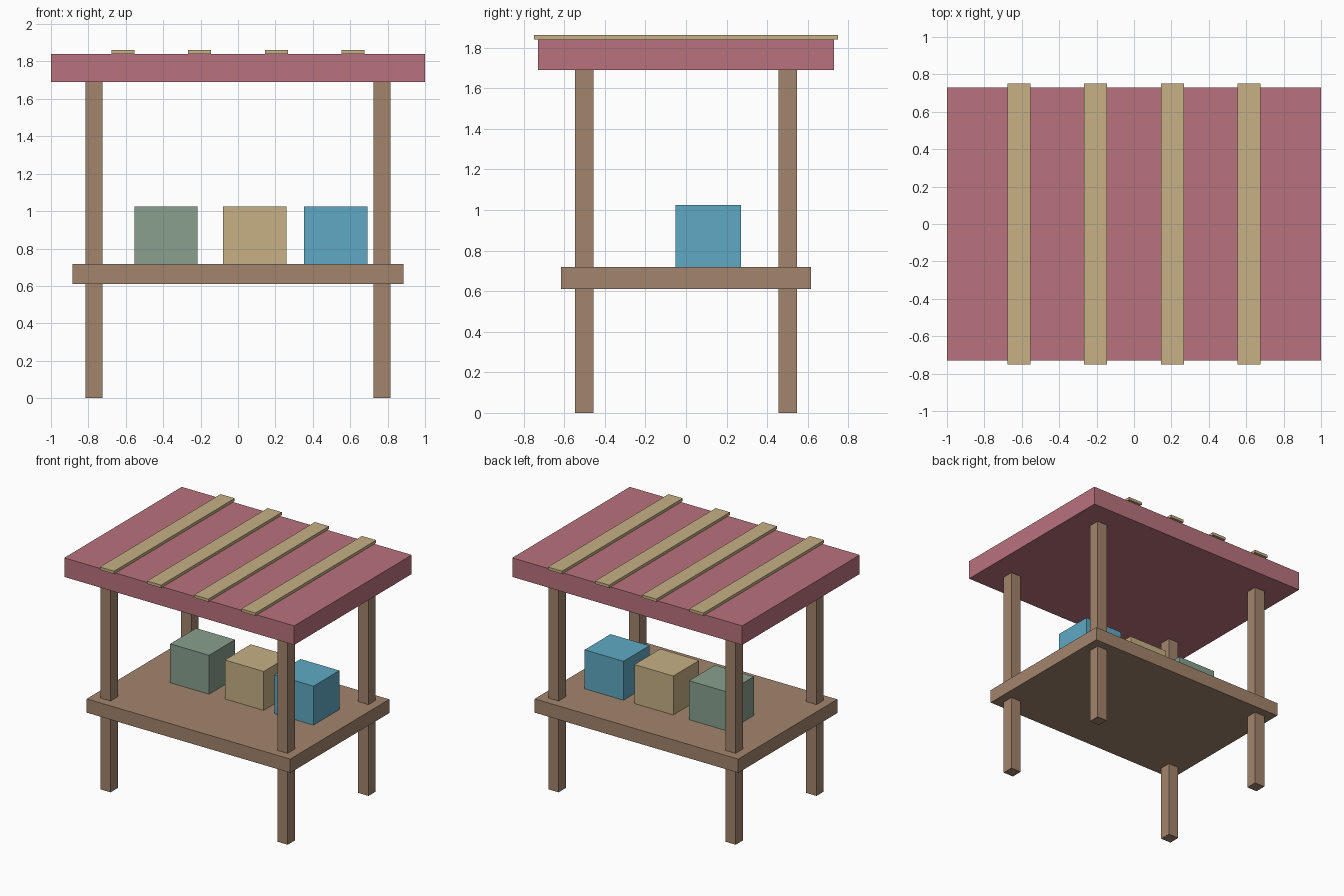
import bpy

if "Cube" in bpy.data.objects:
    bpy.data.objects.remove(bpy.data.objects["Cube"])


def material(name, rgb):
    """Flat colour from 8-bit sRGB, stored as linear."""
    m = bpy.data.materials.new(name)
    lin = [((c / 255 + 0.055) / 1.055) ** 2.4 for c in rgb]
    m.diffuse_color = (*lin, 1)
    m.use_nodes = True
    m.node_tree.nodes["Principled BSDF"].inputs["Base Color"].default_value = m.diffuse_color
    return m


wood = material("brown wood", (163, 133, 109))
pink = material("dusty pink", (186, 114, 125))
tan = material("pale tan", (199, 176, 133))
green = material("sage green", (136, 160, 142))
blue = material("sky blue", (94, 170, 196))


def box(name, mat, x, y, z0, z1, width, depth):
    """Box centred on x, y and spanning z0 to z1."""
    bpy.ops.mesh.primitive_cube_add(size=1, location=(x, y, (z0 + z1) / 2))
    ob = bpy.context.object
    ob.name = name
    ob.scale = (width, depth, z1 - z0)
    bpy.ops.object.transform_apply(location=False, rotation=False, scale=True)
    ob.data.materials.append(mat)
    return ob


TABLE_BOTTOM, TABLE_TOP = 0.61, 0.718
ROOF_BOTTOM, ROOF_TOP = 1.69, 1.84

# Four corner posts
for side, x in (("left", -0.77), ("right", 0.77)):
    for end, y in (("front", -0.502), ("back", 0.502)):
        box(f"{end}_{side}_post", wood, x, y, 0, ROOF_BOTTOM, 0.09, 0.09)

# Counter and roof slabs
box("counter", wood, 0, 0, TABLE_BOTTOM, TABLE_TOP, 1.77, 1.23)
box("roof", pink, 0, 0, ROOF_BOTTOM, ROOF_TOP, 2.0, 1.46)

# Roof battens
for i in range(4):
    box(f"roof_batten_{i + 1}", tan, -0.615 + 0.41 * i, 0,
        ROOF_TOP, 1.862, 0.123, 1.5)

# Goods on the counter
for name, mat, x in (("green_crate", green, -0.385),
                     ("tan_crate", tan, 0.09),
                     ("blue_crate", blue, 0.523)):
    box(name, mat, x, 0.11, TABLE_TOP, 1.024, 0.338, 0.322)
